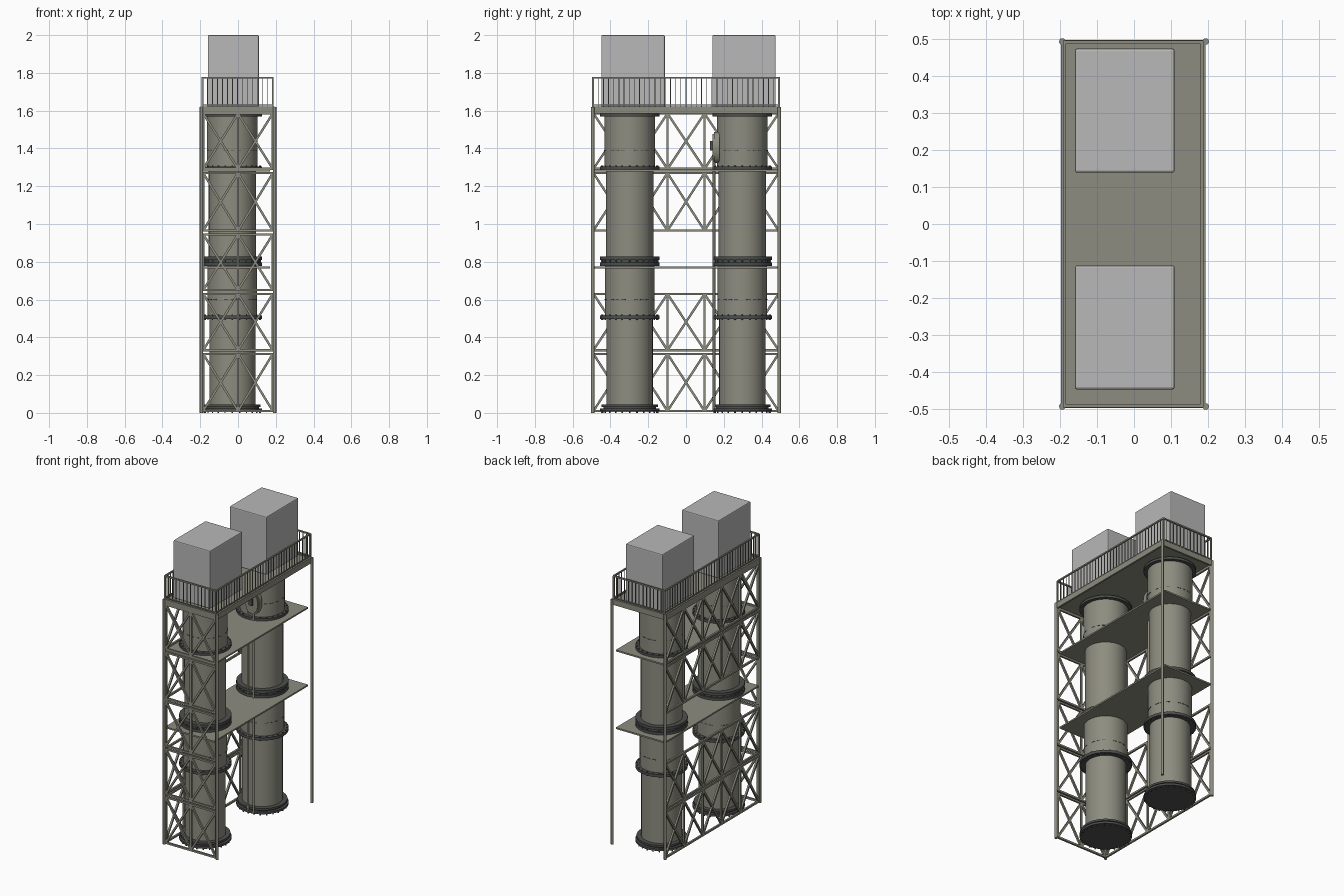
import bpy, bmesh, math
from mathutils import Vector, Matrix

if "Cube" in bpy.data.objects:
    bpy.data.objects.remove(bpy.data.objects["Cube"])

def mat(name, c):
    m = bpy.data.materials.new(name)
    m.diffuse_color = (*c, 1)
    m.use_nodes = True
    m.node_tree.nodes["Principled BSDF"].inputs["Base Color"].default_value = m.diffuse_color
    return m

OLIVE = mat("olive grey paint", (0.27, 0.265, 0.215))
DARK = mat("dark flange steel", (0.075, 0.08, 0.075))
GREY = mat("light grey casing", (0.48, 0.48, 0.48))

def finish(name, bm, m, smooth=False):
    bmesh.ops.recalc_face_normals(bm, faces=bm.faces)
    me = bpy.data.meshes.new(name)
    bm.to_mesh(me)
    bm.free()
    me.materials.append(m)
    ob = bpy.data.objects.new(name, me)
    bpy.context.collection.objects.link(ob)
    if smooth:
        bpy.context.view_layer.objects.active = ob
        ob.select_set(True)
        bpy.ops.object.shade_smooth_by_angle(angle=math.radians(35))
        ob.select_set(False)
    return ob

def add_box(bm, x0, x1, y0, y1, z0, z1):
    mx = Matrix.Translation(((x0+x1)/2, (y0+y1)/2, (z0+z1)/2)) @ Matrix.Diagonal((x1-x0, y1-y0, z1-z0, 1))
    bmesh.ops.create_cube(bm, size=1, matrix=mx)

def add_bar(bm, a, b, w, d=None):
    # rectangular bar from a to b
    a, b = Vector(a), Vector(b)
    v = b - a
    rot = v.to_track_quat('Z', 'Y').to_matrix().to_4x4()
    bmesh.ops.create_cube(bm, size=1, matrix=Matrix.Translation((a+b)/2) @ rot @ Matrix.Diagonal((w, d or w, v.length, 1)))

def add_cyl(bm, x, y, z0, z1, r, n=32, r2=None):
    bmesh.ops.create_cone(bm, cap_ends=True, segments=n, radius1=r, radius2=r2 or r, depth=z1-z0,
                          matrix=Matrix.Translation((x, y, (z0+z1)/2)))

# corner posts
bm = bmesh.new()
for x in (-0.194, 0.194):
    for y in (-0.494, 0.494):
        add_cyl(bm, x, y, 0, 1.62, 0.009, 12)
finish("corner_posts", bm, OLIVE, True)

# lattice panels: open frame with crossed braces in each bay
def panel(bm, p, q, bays, z0, z1):
    p, q = Vector(p), Vector(q)
    pt = lambda t, z: tuple(p.lerp(q, t)) + (z,)
    for z in (z0, z1):
        add_bar(bm, pt(0, z), pt(1, z), 0.012)
    for i in range(bays + 1):
        add_bar(bm, pt(i/bays, z0), pt(i/bays, z1), 0.012)
    for i in range(bays):
        a, b = i/bays, (i+1)/bays
        add_bar(bm, pt(a, z0), pt(b, z1), 0.012)
        add_bar(bm, pt(b, z0), pt(a, z1), 0.012)

bm = bmesh.new()
for z0, z1 in ((0.01, 0.312), (0.332, 0.63), (0.65, 0.945), (0.965, 1.27), (1.292, 1.585)):
    panel(bm, (-0.184, -0.49), (0.184, -0.49), 2, z0, z1)
finish("front_lattice", bm, OLIVE)

bm = bmesh.new()
for z0, z1 in ((0.01, 0.312), (0.332, 0.63), (0.965, 1.27), (1.292, 1.585)):
    panel(bm, (-0.19, -0.49), (-0.19, 0.49), 5, z0, z1)
finish("side_lattice", bm, OLIVE)

# intermediate platforms
for name, z in (("lower_platform", 0.77), ("upper_platform", 1.283)):
    bm = bmesh.new()
    add_box(bm, -0.19, 0.17, -0.49, 0.49, z-0.005, z+0.005)
    finish(name, bm, OLIVE)

# top deck with edge beam
bm = bmesh.new()
add_box(bm, -0.188, 0.184, -0.492, 0.492, 1.595, 1.618)
for x in (-0.192, 0.188):
    add_box(bm, x-0.006, x+0.006, -0.498, 0.498, 1.585, 1.622)
for y in (-0.492, 0.492):
    add_box(bm, -0.198, 0.194, y-0.006, y+0.006, 1.585, 1.622)
finish("top_deck", bm, OLIVE)

# railing
bm = bmesh.new()
corners = [(-0.188, -0.492), (0.184, -0.492), (0.184, 0.492), (-0.188, 0.492)]
for i in range(4):
    a, b = Vector(corners[i]), Vector(corners[(i+1) % 4])
    for z, w in ((1.63, 0.006), (1.774, 0.009)):
        add_bar(bm, (*a, z), (*b, z), w)
    n = round((b-a).length / 0.027)
    for k in range(n):
        p = a.lerp(b, k/n)
        add_bar(bm, (*p, 1.615), (*p, 1.775), 0.009 if k == 0 else 0.004)
finish("railing", bm, OLIVE)

# roof casings
for name, y in (("front_casing", -0.28), ("back_casing", 0.307)):
    bm = bmesh.new()
    add_box(bm, -0.16, 0.11, y-0.168, y+0.168, 1.618, 2.0)
    bmesh.ops.bevel(bm, geom=bm.edges[:], offset=0.006, segments=2, affect='EDGES', profile=0.5)
    finish(name, bm, GREY)

# tanks: shells, flanges, bolts and seam slots
CX = -0.03
SHELL = [(0.04, 0.505, 0.122), (0.505, 0.79, 0.131), (0.82, 1.295, 0.125), (1.295, 1.585, 0.134)]
FLANGE = [(0.01, 0.024, 0.157), (0.024, 0.032, 0.14), (0.032, 0.045, 0.15), (0.498, 0.516, 0.157),
          (0.778, 0.795, 0.157), (0.795, 0.81, 0.148), (0.81, 0.828, 0.157),
          (1.288, 1.304, 0.157), (1.568, 1.584, 0.157)]
for side, cy in (("front", -0.298), ("back", 0.298)):
    bm = bmesh.new()
    for z0, z1, r in SHELL:
        add_cyl(bm, CX, cy, z0, z1, r, 48)
    finish(side + "_tank_shell", bm, OLIVE, True)
    bm = bmesh.new()
    for z0, z1, r in FLANGE:
        add_cyl(bm, CX, cy, z0, z1, r, 48)
    finish(side + "_tank_flanges", bm, DARK, True)
    bm = bmesh.new()
    for k in range(24):
        t = math.tau * k / 24
        c, s = math.cos(t), math.sin(t)
        for z in (0.01, 0.507, 0.803, 1.296):
            add_cyl(bm, CX+0.149*c, cy+0.149*s, max(0, z-0.014), z+0.014, 0.004, 6)
        # short seam slots
        if k % 4:
            for z, r in ((0.6, 0.131), (1.39, 0.134)):
                mx = Matrix.Translation((CX+r*c, cy+r*s, z)) @ Matrix.Rotation(t, 4, 'Z') @ Matrix.Diagonal((0.003, 0.022, 0.004, 1))
                bmesh.ops.create_cube(bm, size=1, matrix=mx)
    finish(side + "_tank_bolts", bm, DARK)

# hatch and riser pipes on the back tank
bm = bmesh.new()
for y, r, d in ((0.163, 0.075, 0.03), (0.145, 0.066, 0.012)):
    mx = Matrix.Translation((0, y, 1.405)) @ Matrix.Diagonal((0.7, 1, 1.1, 1)) @ Matrix.Rotation(math.pi/2, 4, 'X')
    bmesh.ops.create_cone(bm, cap_ends=True, segments=32, radius1=r, radius2=r, depth=d, matrix=mx)
finish("hatch", bm, OLIVE, True)
bm = bmesh.new()
add_box(bm, -0.012, 0.012, 0.128, 0.142, 1.39, 1.44)
finish("hatch_handle", bm, DARK)
bm = bmesh.new()
for x, y in ((-0.03, 0.148), (0.01, 0.148)):
    add_cyl(bm, x, y, 0.01, 1.35, 0.007, 12)
finish("riser_pipes", bm, OLIVE, True)
